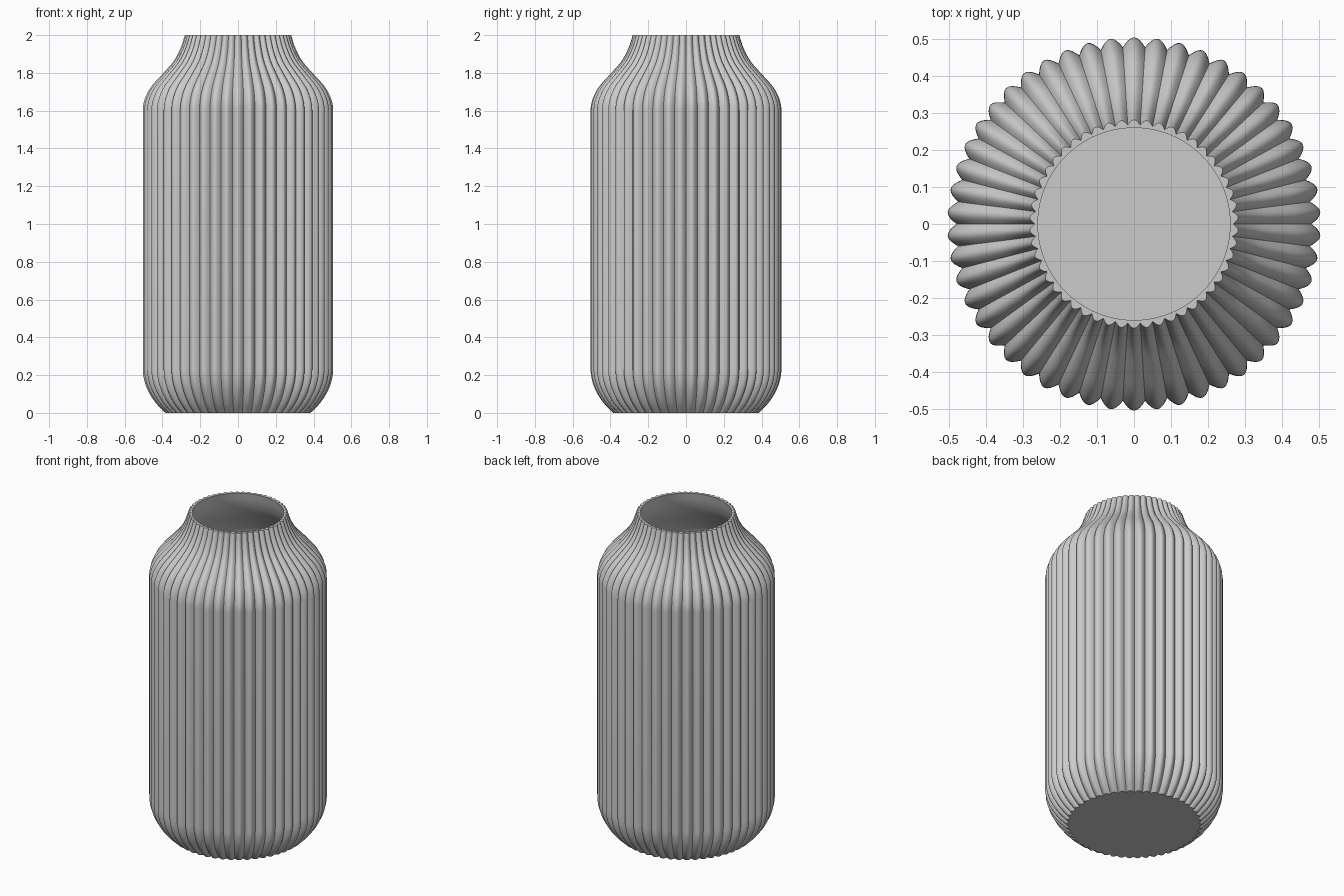
import bpy, bmesh, math

cube = bpy.data.objects.get("Cube")
if cube:
    bpy.data.objects.remove(cube, do_unlink=True)

RIBS = 50
SEGMENTS = RIBS * 8
RIB_DEPTH = 0.05      # share of the radius
WALL = 0.022
FLOOR = 0.03

# Outer profile of the vase: radius, height
PROFILE = [(0.385, 0), (0.43, 0.045), (0.468, 0.1), (0.494, 0.16), (0.505, 0.23),
           (0.505, 1.6), (0.495, 1.66), (0.462, 1.725), (0.4, 1.795),
           (0.343, 1.86), (0.305, 1.93), (0.282, 2)]


def smooth_profile(points, steps):
    """Cubic curve through the points, with tangents scaled to each span."""
    def tangent(i):
        a, b = points[max(i - 1, 0)], points[min(i + 1, len(points) - 1)]
        return (b[0] - a[0]) / (b[1] - a[1])
    result = []
    for i in range(len(points) - 1):
        (r0, z0), (r1, z1) = points[i], points[i + 1]
        span = z1 - z0
        if span > 1:                      # straight body
            result.append((r0, z0))
            continue
        for s in range(steps):
            t = s / steps
            m0, m1 = tangent(i) * span, tangent(i + 1) * span
            r = ((2*t**3 - 3*t**2 + 1) * r0 + (t**3 - 2*t**2 + t) * m0
                 + (3*t**2 - 2*t**3) * r1 + (t**3 - t**2) * m1)
            result.append((min(r, 0.505), z0 + span * t))
    return result + [points[-1]]


def ring(bm, radius, z, depth):
    verts = []
    for i in range(SEGMENTS):
        a = math.tau * i / SEGMENTS
        lobe = abs(math.cos(RIBS / 2 * (a - math.pi / 2)))
        r = radius * (1 - depth * (1 - lobe))
        verts.append(bm.verts.new((r * math.cos(a), r * math.sin(a), z)))
    return verts


# Ribbed outside, flat rim, plain inside and floor as one closed shell
bm = bmesh.new()
curve = smooth_profile(PROFILE, 4)
rings = [ring(bm, r, z, RIB_DEPTH) for r, z in curve]
rings += [ring(bm, r - WALL - 0.01 * min(1, (2 - z) * 5), z, 0)
          for r, z in reversed(curve) if z > FLOOR]
for low, high in zip(rings, rings[1:]):
    for i in range(SEGMENTS):
        j = (i + 1) % SEGMENTS
        bm.faces.new((low[i], low[j], high[j], high[i]))
bm.faces.new(rings[0][::-1])
bm.faces.new(rings[-1])

mesh = bpy.data.meshes.new("ribbed_vase")
bm.to_mesh(mesh)
bm.free()
vase = bpy.data.objects.new("ribbed_vase", mesh)
bpy.context.collection.objects.link(vase)

# Plain light grey ceramic
grey = bpy.data.materials.new("light_grey")
grey.use_nodes = True
colour = (0.6, 0.6, 0.6, 1)
grey.diffuse_color = colour
grey.node_tree.nodes["Principled BSDF"].inputs["Base Color"].default_value = colour
mesh.materials.append(grey)

bpy.ops.object.select_all(action="DESELECT")
vase.select_set(True)
bpy.context.view_layer.objects.active = vase
bpy.ops.object.shade_smooth_by_angle(angle=math.radians(30))
